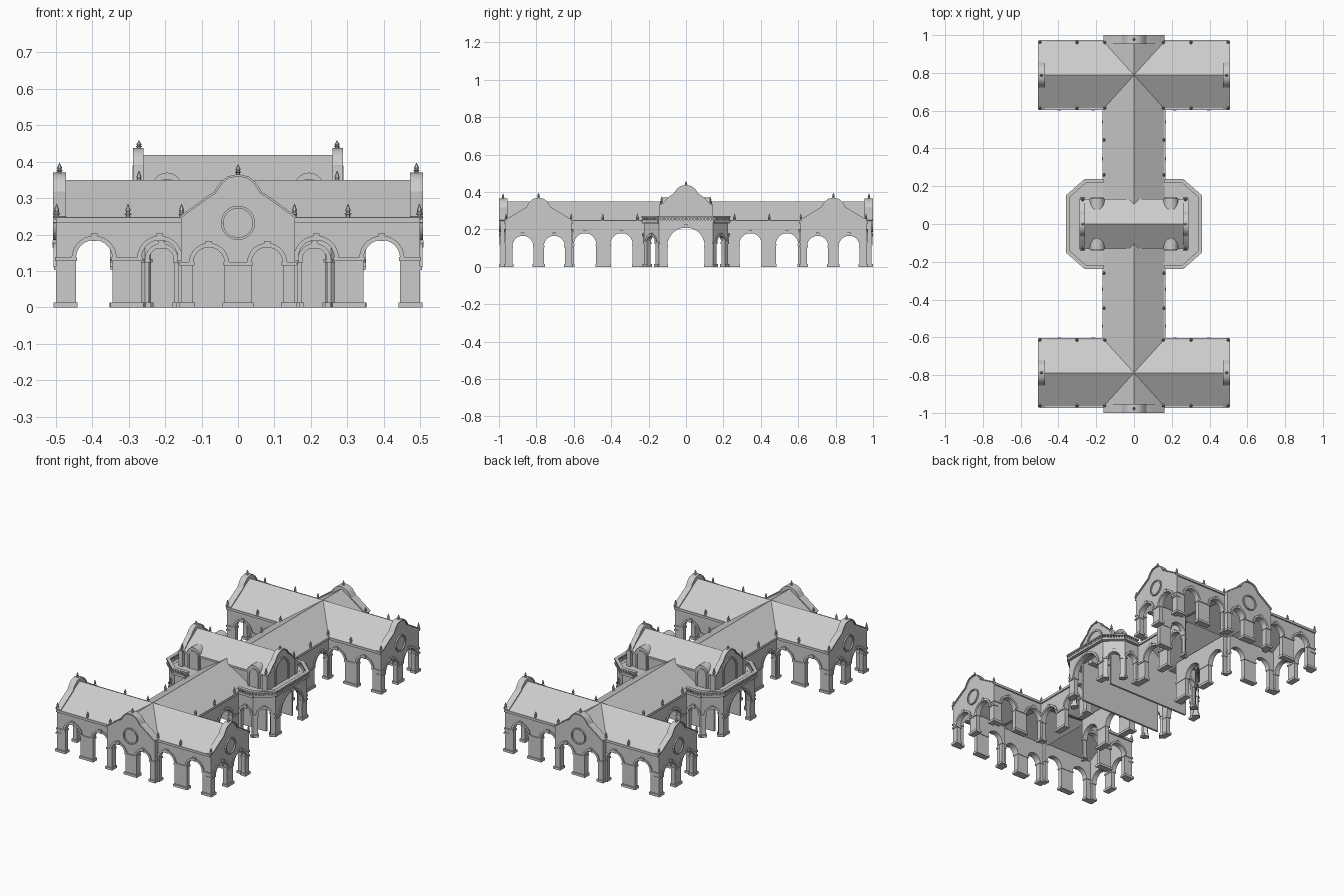
import bpy, bmesh
from math import pi, cos, sin
from mathutils import Vector

cube = bpy.data.objects.get("Cube")
if cube:
    bpy.data.objects.remove(cube)

stone = bpy.data.materials.new("pale_grey_stone")
stone.use_nodes = True
grey = (0.6, 0.6, 0.6, 1)
stone.diffuse_color = grey
stone.node_tree.nodes["Principled BSDF"].inputs["Base Color"].default_value = grey

EAVE, RIDGE, THICK = 0.245, 0.35, 0.025


class Frame:
    """Upright plane from p0 to p1; its outward side is on the right."""
    def __init__(self, p0, p1):
        self.p = Vector((*p0, 0))
        v = Vector((*p1, 0)) - self.p
        self.length = v.length
        self.d = v.normalized()
        self.n = Vector((self.d.y, -self.d.x, 0))

    def at(self, u, out, z):
        return self.p + self.d * u + self.n * out + Vector((0, 0, z))


def loft(bm, a, b):
    """Solid between two matching outlines."""
    va, vb = [bm.verts.new(p) for p in a], [bm.verts.new(p) for p in b]
    bm.faces.new(va)
    bm.faces.new(vb[::-1])
    for i in range(len(a)):
        j = (i + 1) % len(a)
        bm.faces.new((va[i], vb[i], vb[j], va[j]))


def prism(bm, f, pts, o0, o1):
    loft(bm, [f.at(u, o0, z) for u, z in pts], [f.at(u, o1, z) for u, z in pts])


def box(bm, f, u0, u1, o0, o1, z0, z1):
    prism(bm, f, [(u0, z0), (u1, z0), (u1, z1), (u0, z1)], o0, o1)


def arc(c, z, r, end=0.0, n=14):
    return [(c + r * cos(pi + (end - pi) * i / n), z + r * sin(pi + (end - pi) * i / n))
            for i in range(n + 1)]


def band(bm, f, pts, w, o0, o1):
    """Moulding of width w on the left-hand side of a path."""
    outer = []
    for i, p in enumerate(pts):
        a, b = pts[max(i - 1, 0)], pts[min(i + 1, len(pts) - 1)]
        t = Vector((b[0] - a[0], b[1] - a[1])).normalized()
        outer.append((p[0] - t.y * w, p[1] + t.x * w))
    prism(bm, f, list(pts) + outer[::-1], o0, o1)


def finish(bm, name, axes):
    bmesh.ops.recalc_face_normals(bm, faces=bm.faces)
    me = bpy.data.meshes.new(name)
    bm.to_mesh(me)
    bm.free()
    me.materials.append(stone)
    ob = bpy.data.objects.new(name, me)
    bpy.context.collection.objects.link(ob)
    bpy.ops.object.select_all(action='DESELECT')
    ob.select_set(True)
    bpy.context.view_layer.objects.active = ob
    bpy.ops.object.shade_smooth_by_angle(angle=0.5)
    if axes:
        m = ob.modifiers.new("mirror", 'MIRROR')
        m.use_axis = ("x" in axes, "y" in axes, False)
        m.use_mirror_merge = False
    return ob


def gable(c, hw, eave, top):
    """Curved gable outline, left to right."""
    h = top - eave
    half = [(hw, 0), (0.075, 0.52 * h), (0.062, 0.58 * h), (0.052, 0.72 * h),
            (0.042, 0.84 * h), (0.026, 0.95 * h)]
    return ([(c - u, eave + z) for u, z in half] + [(c, top)]
            + [(c + u, eave + z) for u, z in half[::-1]])


def wall(name, p0, p1, arches, axes, top=None, thick=THICK):
    """Arcade wall with plinths, imposts, hood moulds, keystones and a coping."""
    f, bm = Frame(p0, p1), bmesh.new()
    L = f.length
    top = top or [(0, EAVE), (L, EAVE)]
    outline, edges = [(0, 0)], [0]
    for c, r, s in arches:
        outline += [(c - r, 0)] + arc(c, s, r) + [(c + r, 0)]
        edges += [c - r, c + r]
    outline += [(L, 0)] + top[::-1]
    edges.append(L)
    prism(bm, f, outline, 0, -thick)
    spring = arches[0][2]
    for a, b in zip(edges[::2], edges[1::2]):
        box(bm, f, a - .005, b + .005, -thick - .005, .007, 0, .014)
        box(bm, f, a - .003, b + .003, -thick - .003, .005, spring - .007, spring + .003)
    for c, r, s in arches:
        band(bm, f, arc(c, s, r), .012, -.002, .006)
        box(bm, f, c - .009, c + .009, -.002, .009, s + r - .002, s + r + .018)
    if len(top) > 2:
        band(bm, f, top, .006, -thick - .003, .008)
        mid = L / 2
        band(bm, f, arc(mid, .232, .04, -pi, 28), .007, -.002, .008)
    else:
        box(bm, f, 0, L, -.004, .008, EAVE - .012, EAVE + .002)
    finish(bm, name, axes)


# End pavilions
r, s = .05, .135
wall("pavilion_front_wall", (.145, -.965), (.5, -.965), [(.07, r, s), (.25, r, s)], "xy")
wall("pavilion_back_wall", (.5, -.611), (.16, -.611), [(.105, r, s), (.285, r, s)], "xy")
wall("pavilion_end_gable", (.5, -.965), (.5, -.611), [(.093, .056, .11), (.261, .056, .11)],
     "xy", gable(.177, .177, EAVE, .364))
wall("entrance_gable", (-.157, -.992), (.157, -.992), [(.077, .043, .122), (.237, .043, .122)],
     "y", gable(.157, .157, EAVE, .36), .035)

# Corridor and central octagon
wall("corridor_wall", (.16, -.611), (.16, -.2), [(.071, .06, .12), (.266, .06, .12)], "xy")
wall("octagon_side_wall", (.345, -.145), (.345, .145), [(.145, .1, .11)], "x")
wall("octagon_corner_wall", (.255, -.225), (.345, -.145), [(.06, .034, .13)], "xy")
wall("octagon_front_wall", (.155, -.225), (.255, -.225), [(.055, .034, .13)], "xy")

# Flat deck around the nave
bm = bmesh.new()
deck = [(.15, -.225), (.255, -.225), (.345, -.145), (.345, 0), (.28, 0), (.28, -.12), (.15, -.12)]
loft(bm, [(x, y, .236) for x, y in deck], [(x, y, .244) for x, y in deck])
finish(bm, "octagon_deck", "xy")

# Balustrade
bm = bmesh.new()
path = [(.162, -.228), (.258, -.228), (.35, -.147), (.35, 0)]
for a, b in zip(path, path[1:]):
    f = Frame(a, b)
    end = f.length + (.004 if b[1] else 0)
    box(bm, f, 0, end, -.012, .009, .238, .25)
    box(bm, f, 0, end, -.01, .01, .264, .272)
    n = round(f.length / .015)
    for i in range(n):
        u = (i + .5) * f.length / n
        box(bm, f, u - .004, u + .004, -.005, .006, .25, .264)
finish(bm, "balustrade", "xy")


# Roofs
def roof(name, p0, p1, hw, eave, ridge, axes):
    f, bm = Frame(p0, p1), bmesh.new()
    pts = [(-hw, eave), (0, ridge), (hw, eave), (hw, eave - .007), (0, ridge - .007), (-hw, eave - .007)]
    loft(bm, [f.at(0, o, z) for o, z in pts], [f.at(f.length, o, z) for o, z in pts])
    finish(bm, name, axes)


roof("pavilion_roof", (-.49, -.788), (.49, -.788), .182, .243, RIDGE, "y")
roof("corridor_roof", (0, -.97), (0, -.1), .165, .243, RIDGE, "y")
roof("nave_roof", (-.27, 0), (.27, 0), .132, .332, .418, "")

# Raised nave
bm = bmesh.new()
f = Frame((-.27, -.125), (.27, -.125))
box(bm, f, 0, f.length, -.012, 0, 0, .335)
box(bm, f, 0, f.length, -.002, .008, .322, .333)
finish(bm, "nave_wall", "y")

bm = bmesh.new()
f = Frame((.282, -.132), (.282, .132))
crest = gable(.132, .132, .325, .432)
prism(bm, f, [(0, .236)] + crest + [(f.length, .236)], 0, -.02)
band(bm, f, crest, .006, -.023, .006)
band(bm, f, [(.077, .245)] + arc(.132, .325, .055) + [(.187, .245)], .01, -.002, .007)
for u in (.0, .264):
    box(bm, f, u - .01, u + .01, -.022, .004, .236, .335)
finish(bm, "nave_gable", "x")

bm = bmesh.new()
f = Frame((.155, -.13), (.235, -.13))
prism(bm, f, [(0, .24)] + arc(.04, .33, .04) + [(.08, .24)], -.05, .004)
band(bm, f, [(.015, .245)] + arc(.04, .32, .025) + [(.065, .245)], .008, .002, .009)
finish(bm, "nave_dormer", "xy")


# Pinnacles
def pinnacles(name, spots, axes, h=.042, sides=6):
    bm = bmesh.new()
    shape = [(.006, 0), (.006, .3), (.009, .36), (.005, .45), (.007, .6), (.001, 1)]
    for x, y, z in spots:
        rings = [[bm.verts.new((x + q * cos(2 * pi * i / sides), y + q * sin(2 * pi * i / sides), z + h * k))
                  for i in range(sides)] for q, k in shape]
        for a, b in zip(rings, rings[1:]):
            for i in range(sides):
                j = (i + 1) % sides
                bm.faces.new((a[i], a[j], b[j], b[i]))
        bm.faces.new(rings[0][::-1])
        bm.faces.new(rings[-1])
    finish(bm, name, axes)


spots = [(x, y, .242) for x in (.155, .302, .498) for y in (-.962, -.614)]
spots += [(.16, -.445, .242), (.16, -.26, .242)]
pinnacles("eave_pinnacles", spots, "xy")
pinnacles("entrance_finial", [(0, -.978, .36)], "y", .032)
pinnacles("pavilion_finial", [(.49, -.788, .364)], "xy", .032)
pinnacles("nave_finial", [(.272, 0, .432)], "x", .026)
pinnacles("nave_pinnacles", [(.272, -.13, .333)], "xy")
